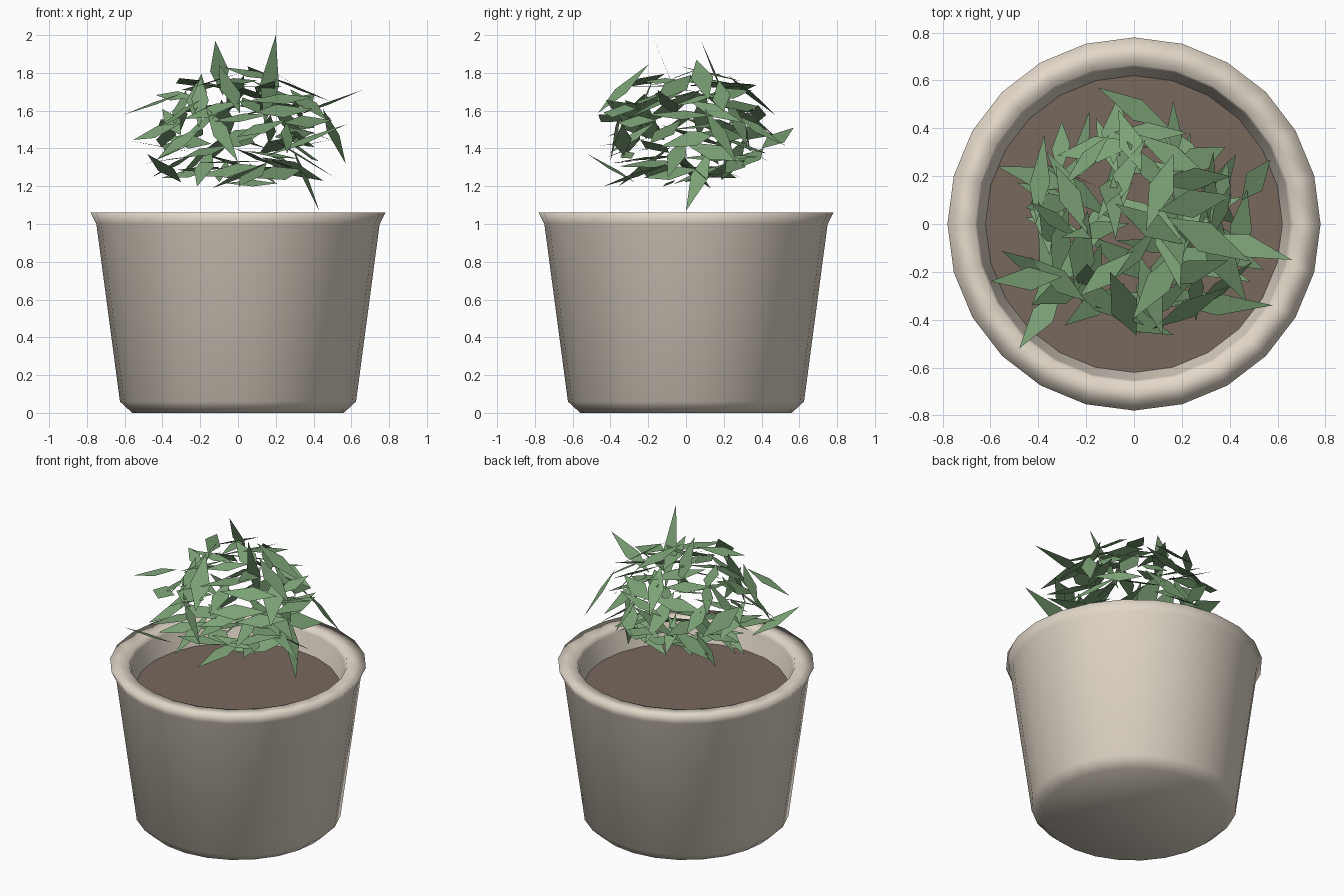
import bpy, bmesh, math, random
from mathutils import Vector

if "Cube" in bpy.data.objects:
    bpy.data.objects.remove(bpy.data.objects["Cube"])

random.seed(5)
SIDES = 24


def material(name, rgb):
    m = bpy.data.materials.new(name)
    m.diffuse_color = (*rgb, 1)
    m.use_nodes = True
    m.node_tree.nodes["Principled BSDF"].inputs["Base Color"].default_value = m.diffuse_color
    return m


def finish(bm, name, mat, smooth):
    me = bpy.data.meshes.new(name)
    for f in bm.faces:
        f.smooth = smooth
    bm.to_mesh(me)
    bm.free()
    me.materials.append(mat)
    ob = bpy.data.objects.new(name, me)
    bpy.context.collection.objects.link(ob)
    return ob


def ring(bm, r, z):
    return [bm.verts.new((r * math.cos(2 * math.pi * i / SIDES),
                          r * math.sin(2 * math.pi * i / SIDES), z)) for i in range(SIDES)]


def lathe(bm, profile):
    rings = [ring(bm, r, z) for r, z in profile]
    for a, b in zip(rings, rings[1:]):
        for i in range(SIDES):
            j = (i + 1) % SIDES
            bm.faces.new((a[i], a[j], b[j], b[i]))
    return rings


# Pot: turned outside and lip, then the inner wall with a crisp edge
bm = bmesh.new()
rings = lathe(bm, [(0.56, 0), (0.625, 0.06), (0.75, 1.0), (0.78, 1.06),
                   (0.665, 1.06), (0.655, 1.035)])
bm.faces.new(rings[0][::-1])
lathe(bm, [(0.655, 1.035), (0.615, 0.89)])
finish(bm, "pot", material("clay", (0.76, 0.68, 0.58)), True)

# Soil disc
bm = bmesh.new()
bm.faces.new(ring(bm, 0.622, 0.91))
finish(bm, "soil", material("earth", (0.185, 0.14, 0.11)), False)

# Foliage: diamond-shaped leaves in a loose hollow ball
bm = bmesh.new()
CENTRE = Vector((0, 0, 1.51))
UP = Vector((0, 0, 1))


def leaf(base, tip, normal, width):
    base, tip = Vector(base), Vector(tip)
    along = tip - base
    side = along.cross(normal).normalized() * width / 2
    mid = base + along * 0.45
    f = bm.faces.new([bm.verts.new(p) for p in (base, mid - side, tip, mid + side)])
    f.normal_update()
    if f.normal.z < 0:
        f.normal_flip()


# Outermost leaves, base then tip
key_leaves = [
    (0.14, 0.02, 1.52, 0.20, -0.18, 2.00),
    (0.29, 0.13, 1.40, 0.43, 0.00, 1.07),
    (0.30, -0.04, 1.57, 0.66, -0.15, 1.71),
    (-0.30, -0.22, 1.69, -0.60, -0.24, 1.58),
    (-0.24, 0.15, 1.38, -0.57, 0.24, 1.44),
    (-0.30, -0.27, 1.22, -0.48, -0.52, 1.37),
    (0.15, 0.40, 1.40, -0.15, 0.57, 1.51),
    (0.45, 0.10, 1.61, 0.57, 0.27, 1.32),
    (0.15, -0.33, 1.36, 0.58, -0.34, 1.53),
    (-0.08, 0.20, 1.68, -0.12, 0.08, 1.97),
]
for k in key_leaves:
    base, tip = Vector(k[:3]), Vector(k[3:])
    leaf(base, tip, ((base + tip) / 2 - CENTRE) * 0.8 + UP, 0.1)

# Evenly spread leaves, each with a random tilt, facing mostly up and out
COUNT = 88
for i in range(COUNT):
    z = 1 - 2 * (i + 0.5) / COUNT
    a = i * math.pi * (3 - math.sqrt(5))
    d = Vector((math.sqrt(1 - z * z) * math.cos(a), math.sqrt(1 - z * z) * math.sin(a), z))
    for attempt in range(200):
        mid = CENTRE + Vector((0.47 * d.x, 0.44 * d.y, 0.32 * d.z)) * random.uniform(0.75, 1.0)
        jitter = Vector([random.gauss(0, 0.4) for _ in range(3)])
        normal = (Vector((d.x, d.y, abs(d.z))) * 0.6 + UP * 0.8 + jitter).normalized()
        along = Vector([random.gauss(0, 1) for _ in range(3)]) + d * 0.5
        along = (along - normal * along.dot(normal)).normalized()
        size = random.uniform(0.27, 0.42)
        ends = (mid - along * size / 2, mid + along * size / 2)
        if all((e.x / 0.61) ** 2 + (e.y / 0.58) ** 2 + (abs(e.z - 1.53) / 0.48) ** 3 < 1
               and 1.16 < e.z < 1.95 for e in ends):
            leaf(*ends, normal, size * random.uniform(0.25, 0.33))
            break
finish(bm, "leaves", material("leaf_green", (0.20, 0.36, 0.18)), False)
